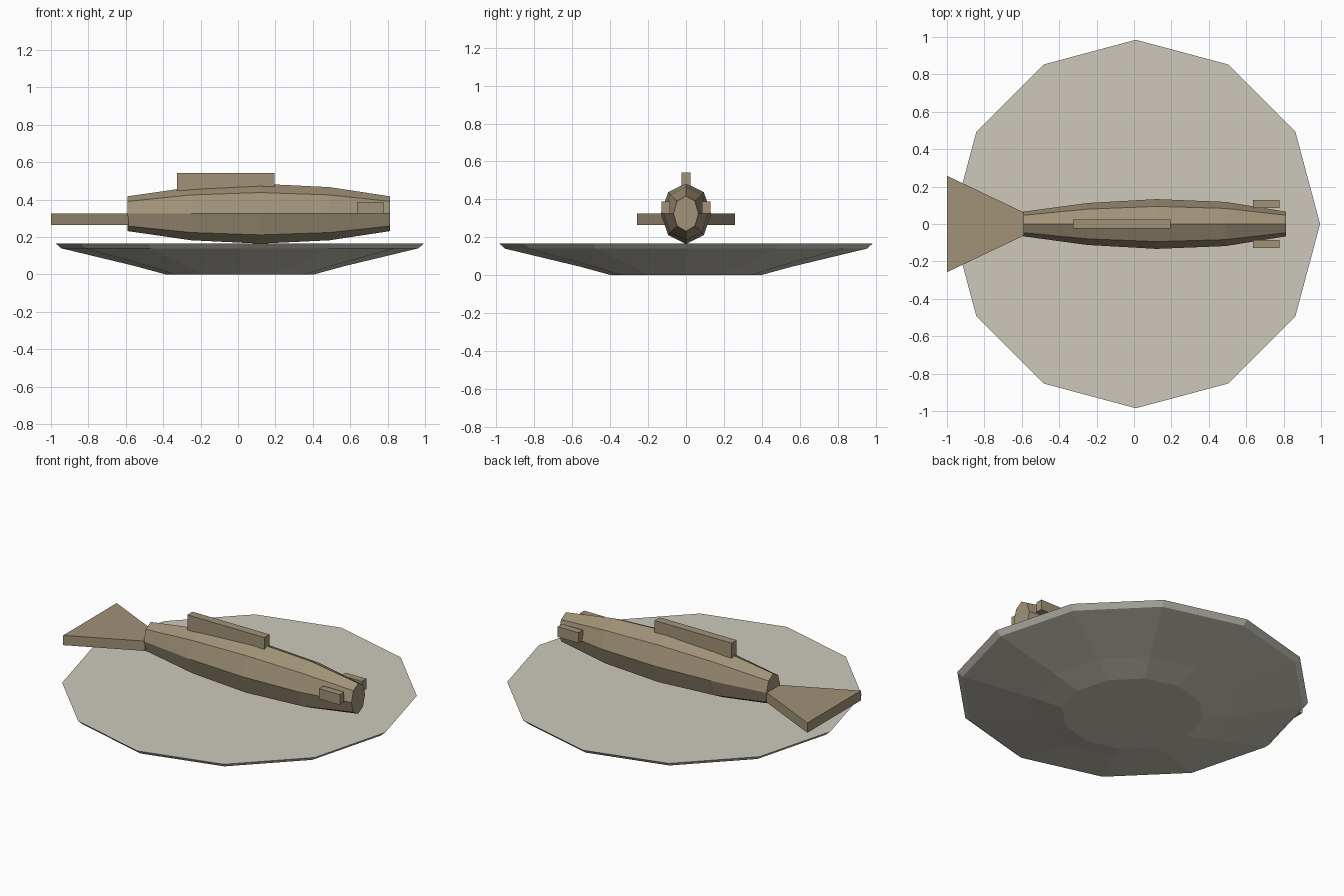
import bpy, bmesh, math

if "Cube" in bpy.data.objects:
    bpy.data.objects.remove(bpy.data.objects["Cube"])


def material(name, rgb):
    m = bpy.data.materials.new(name)
    lin = [((c / 255 + 0.055) / 1.055) ** 2.4 for c in rgb]
    m.diffuse_color = (*lin, 1)
    m.use_nodes = True
    m.node_tree.nodes["Principled BSDF"].inputs["Base Color"].default_value = m.diffuse_color
    return m


stone = material("pale grey plate", (205, 201, 188))
skin = material("brown fish", (161, 146, 120))


def loft(name, rings, mat):
    """Skin a list of equal-length point rings and cap both ends."""
    bm = bmesh.new()
    loops = [[bm.verts.new(p) for p in ring] for ring in rings]
    n = len(loops[0])
    for a, b in zip(loops, loops[1:]):
        for i in range(n):
            j = (i + 1) % n
            bm.faces.new((a[i], a[j], b[j], b[i]))
    bm.faces.new(loops[0][::-1])
    bm.faces.new(loops[-1])
    bmesh.ops.recalc_face_normals(bm, faces=bm.faces)
    me = bpy.data.meshes.new(name)
    bm.to_mesh(me)
    bm.free()
    me.materials.append(mat)
    ob = bpy.data.objects.new(name, me)
    bpy.context.collection.objects.link(ob)
    return ob


def rect(x, y0, y1, z0, z1):
    return [(x, y0, z0), (x, y1, z0), (x, y1, z1), (x, y0, z1)]


def circle(n):
    return [(math.cos(2 * math.pi * i / n), math.sin(2 * math.pi * i / n)) for i in range(n)]


# Plate: twelve-sided dish with a flat top (radius, height)
profile = [(0.395, 0), (0.56, 0.045), (0.955, 0.14), (0.985, 0.167)]
loft("plate", [[(0.01 + r * c, r * s, z) for c, s in circle(12)] for r, z in profile], stone)

# Body: eight-sided barrel along x (x, half width, half height)
stations = [(-0.59, 0.066, 0.093), (-0.25, 0.112, 0.142), (0.12, 0.133, 0.16),
            (0.49, 0.118, 0.142), (0.812, 0.066, 0.093)]
loft("fish_body", [[(x, w * c, 0.325 + h * s) for c, s in circle(8)] for x, w, h in stations], skin)

# Tail: flat flared wedge
loft("tail_fin", [rect(-1, -0.258, 0.258, 0.265, 0.325),
                  rect(-0.585, -0.06, 0.06, 0.265, 0.325)], skin)

# Back fin
loft("back_fin", [rect(x, -0.025, 0.025, 0.45, 0.542) for x in (-0.325, 0.195)], skin)

# Eyes: one block on each side of the head
for side, label in ((1, "left"), (-1, "right")):
    loft(label + "_eye", [rect(x, side * 0.085, side * 0.128, 0.325, 0.388)
                          for x in (0.637, 0.777)], skin)
